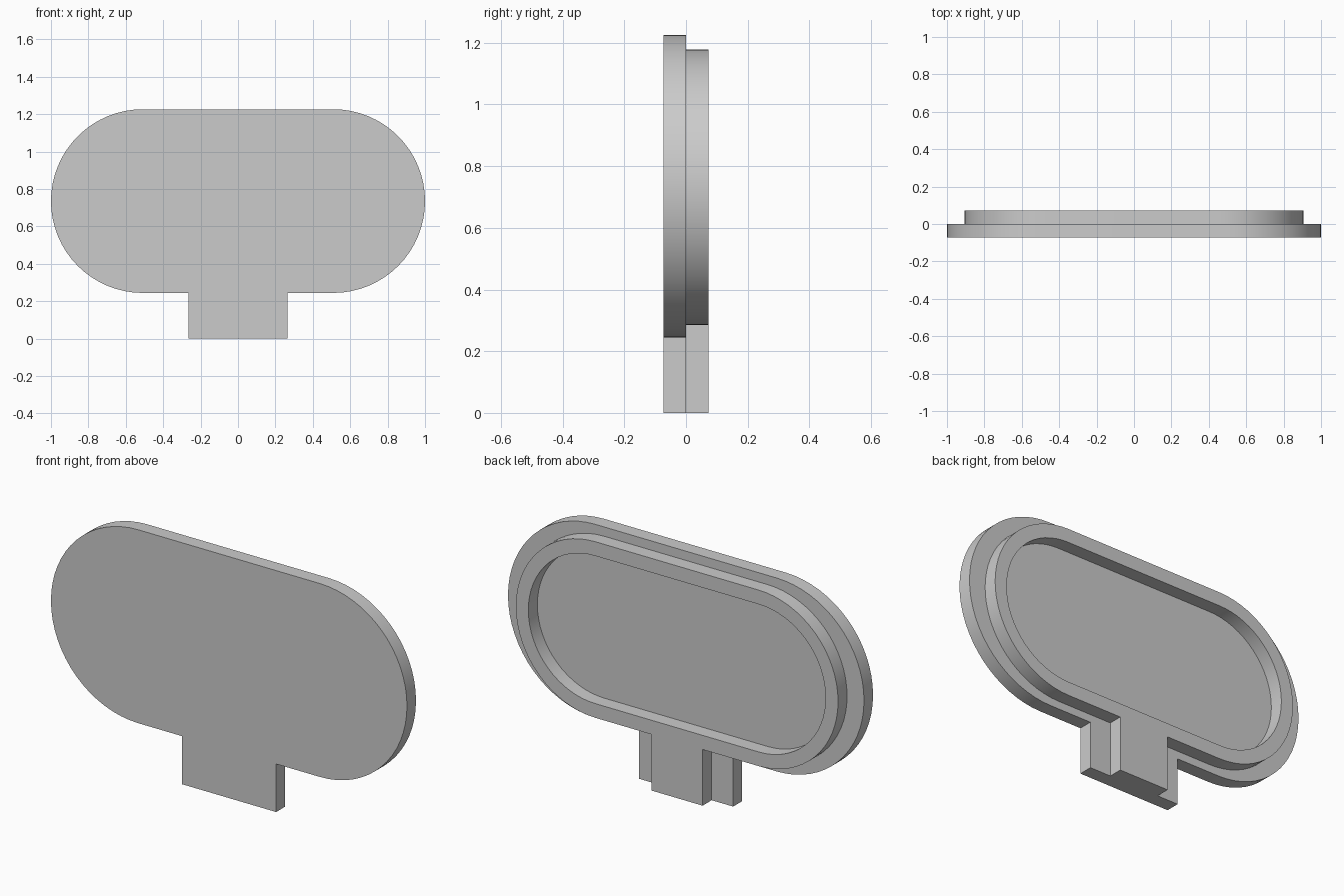
import bpy, bmesh, math
from mathutils import Vector

cube = bpy.data.objects.get("Cube")
if cube:
    bpy.data.objects.remove(cube, do_unlink=True)

grey = bpy.data.materials.new("light_grey")
grey.use_nodes = True
colour = (0.6, 0.6, 0.6, 1)
grey.diffuse_color = colour
grey.node_tree.nodes["Principled BSDF"].inputs["Base Color"].default_value = colour

SEGMENTS = 32     # per rounded end
DEPTH = 0.0725    # thickness of each layer


def stadium(half_width, radius, centre_z, tab=None):
    """Pill outline as (x, z) points, with an optional tab reaching the ground."""
    centre_x = half_width - radius
    points = []
    for side, start in ((1, -math.pi / 2), (-1, math.pi / 2)):
        for i in range(SEGMENTS + 1):
            a = start + math.pi * i / SEGMENTS
            points.append((side * centre_x + radius * math.cos(a),
                           centre_z + radius * math.sin(a)))
    if tab:
        bottom = centre_z - radius
        points += [(-tab, bottom), (-tab, 0), (tab, 0), (tab, bottom)]
    return points


def layer(name, y, outlines):
    """Fill the outlines (later ones are holes) and extrude them backwards."""
    bm = bmesh.new()
    edges = []
    for outline in outlines:
        verts = [bm.verts.new((x, y, z)) for x, z in outline]
        edges += [bm.edges.new((v, verts[i - 1])) for i, v in enumerate(verts)]
    bmesh.ops.triangle_fill(bm, use_beauty=True, edges=edges, normal=Vector((0, -1, 0)))
    result = bmesh.ops.extrude_face_region(bm, geom=bm.faces[:], use_keep_orig=True)
    moved = [g for g in result["geom"] if isinstance(g, bmesh.types.BMVert)]
    bmesh.ops.translate(bm, verts=moved, vec=(0, DEPTH, 0))
    bmesh.ops.recalc_face_normals(bm, faces=bm.faces[:])
    mesh = bpy.data.meshes.new(name)
    bm.to_mesh(mesh)
    bm.free()
    mesh.materials.append(grey)
    obj = bpy.data.objects.new(name, mesh)
    bpy.context.collection.objects.link(obj)
    bpy.ops.object.select_all(action='DESELECT')
    obj.select_set(True)
    bpy.context.view_layer.objects.active = obj
    bpy.ops.object.shade_smooth_by_angle(angle=math.radians(30))


# Front plate with its wide tab
layer("front_plate", -DEPTH, [stadium(1.0, 0.491, 0.735, tab=0.265)])

# Raised rim on the back, open in the middle, with its narrow tab
layer("back_rim", 0, [stadium(0.905, 0.447, 0.732, tab=0.144),
                      stadium(0.835, 0.375, 0.732)])
